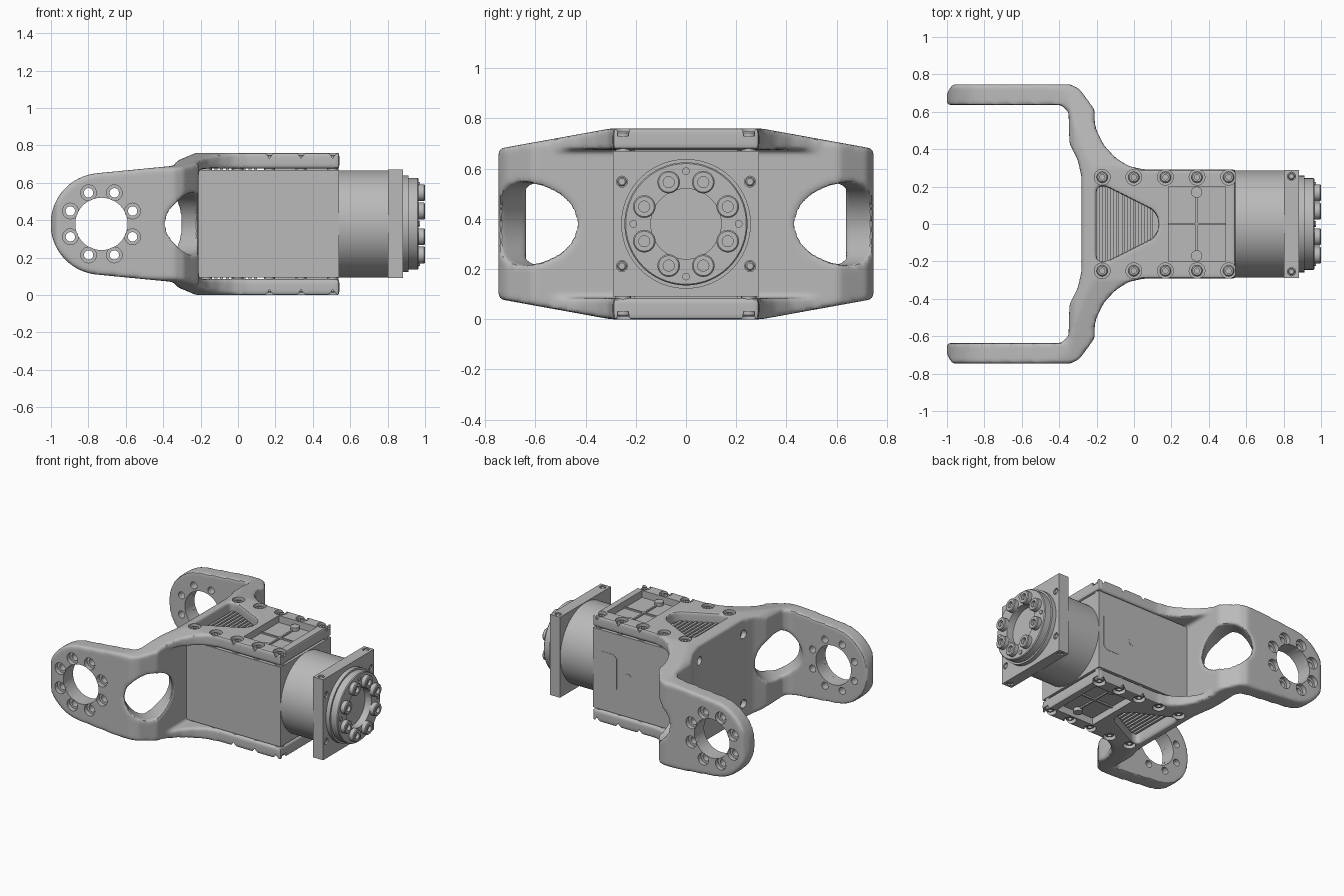
import bpy, bmesh, math
from mathutils import Vector

if "Cube" in bpy.data.objects:
    bpy.data.objects.remove(bpy.data.objects["Cube"])

MID = 0.38  # height of the central axis

metal = bpy.data.materials.new("grey metal")
metal.use_nodes = True
GREY = (0.49, 0.49, 0.49, 1)
metal.diffuse_color = GREY
metal.node_tree.nodes["Principled BSDF"].inputs["Base Color"].default_value = GREY


def finish(name, bm):
    bm.normal_update()
    mesh = bpy.data.meshes.new(name)
    bm.to_mesh(mesh)
    bm.free()
    mesh.materials.append(metal)
    ob = bpy.data.objects.new(name, mesh)
    bpy.context.collection.objects.link(ob)
    return ob


def add_shell(bm, rings):
    """Skin a stack of counter-clockwise rings and cap both ends."""
    rings = [[bm.verts.new(p) for p in ring] for ring in rings]
    bm.faces.new(rings[0][::-1])
    bm.faces.new(rings[-1])
    n = len(rings[0])
    for a, b in zip(rings, rings[1:]):
        for i in range(n):
            j = (i + 1) % n
            bm.faces.new((a[i], a[j], b[j], b[i]))


def add_prism(bm, pts, axis, lo, hi):
    place = {"x": lambda a, b, h: (h, a, b),
             "y": lambda a, b, h: (a, h, b),
             "z": lambda a, b, h: (a, b, h)}[axis]
    area = sum(p[0] * q[1] - q[0] * p[1] for p, q in zip(pts, pts[1:] + pts[:1]))
    if (area < 0) != (axis == "y"):
        pts = pts[::-1]
    add_shell(bm, [[place(a, b, h) for a, b in pts] for h in (lo, hi)])


def prism(name, pts, axis, lo, hi):
    bm = bmesh.new()
    add_prism(bm, pts, axis, lo, hi)
    return finish(name, bm)


def add_box(bm, x0, x1, y0, y1, z0, z1):
    z0, z1 = sorted((z0, z1))
    add_prism(bm, [(x0, y0), (x1, y0), (x1, y1), (x0, y1)], "z", z0, z1)


def add_lathe(bm, profile, origin, axis, n=32):
    """Revolve (radius, height) points about an axis."""
    rot = Vector((0, 0, 1)).rotation_difference(Vector(axis).normalized())
    turn = [math.tau * i / n for i in range(n)]
    add_shell(bm, [[rot @ Vector((r * math.cos(a), r * math.sin(a), h)) + Vector(origin)
                    for a in turn] for r, h in profile])


def mirrored(pts):
    """Close a half outline by reflecting it in the second coordinate."""
    return pts + [(a, -b) for a, b in reversed(pts)]


def about_mid(pts):
    return [(a, MID + b) for a, b in pts]


def evaluated(ob):
    dg = bpy.context.evaluated_depsgraph_get()
    return bpy.data.meshes.new_from_object(ob.evaluated_get(dg))


def volume(mesh):
    bm = bmesh.new()
    bm.from_mesh(mesh)
    v = bm.calc_volume(signed=True)
    bm.free()
    return v


def boolean(ob, tool, op):
    """Apply a boolean, using the second solver if the first loses the solid."""
    before = volume(ob.data)
    for solver in ("EXACT", "MANIFOLD"):
        m = ob.modifiers.new(op.lower(), "BOOLEAN")
        m.object, m.operation, m.solver = tool, op, solver
        mesh = evaluated(ob)
        ob.modifiers.clear()
        if volume(mesh) > 0.4 * before:
            ob.data = mesh
            break
    bpy.data.objects.remove(tool)


def screw(r, h, socket):
    return [(r, 0), (r, h - 0.005), (r - 0.005, h), (socket, h), (socket, h - 0.02)]


ring8 = [math.tau * (i + 0.5) / 8 for i in range(8)]
screw_x = [-0.17 + 0.169 * i for i in range(5)]

# Yoke: bent strip forming the back wall and both ears
strip = mirrored([(-0.21, 0.61), (-0.29, 0.72), (-0.34, 0.747), (-0.97, 0.747), (-1.0, 0.7),
                  (-1.01, 0.637), (-0.39, 0.637), (-0.35, 0.6), (-0.345, 0.43), (-0.3, 0.34),
                  (-0.28, 0.25)])
bracket = prism("yoke_bracket", strip, "z", -0.1, 2 * MID + 0.1)

# Upper and lower cheek plates with flared roots
plate = mirrored([(0.542, 0.292), (0.05, 0.292), (-0.03, 0.31), (-0.1, 0.355), (-0.16, 0.42),
                  (-0.2, 0.5), (-0.22, 0.58), (-0.27, 0.57), (-0.265, 0.25)])
for lo, hi in ((-0.08, 0.085), (0.675, 0.84)):
    boolean(bracket, prism("plate_part", plate, "z", lo, hi), "UNION")

# Trim to the tapered end outline and the rounded side outline
taper = [(-0.77, 0.295), (-0.3, 0.38), (0.3, 0.38), (0.77, 0.295)]
boolean(bracket, prism("taper", about_mid(mirrored(taper)), "x", -1.2, 0.7), "INTERSECT")
arc = [(-0.73 + 0.272 * math.cos(a), 0.272 * math.sin(a))
       for a in [math.pi - math.pi * 0.47 * i / 16 for i in range(1, 17)]]
side = arc + [(-0.35, 0.31), (-0.32, 0.34), (-0.2, 0.39), (0.6, 0.4)]
boolean(bracket, prism("side", about_mid(mirrored(side)), "y", -1, 1), "INTERSECT")

# Corner openings and triangular cheek openings
cut = bmesh.new()
for s in (1, -1):
    add_lathe(cut, [(0.165, -0.28), (0.165, 0.3)], (-0.25, s * 0.64, MID), (1, s, 0), 48)
triangle = mirrored([(0.13, 0.03), (0.1, 0.075), (-0.15, 0.2), (-0.19, 0.2), (-0.2, 0.185)])
for lo, hi in ((-0.05, 0.2), (0.56, 0.85)):
    add_prism(cut, triangle, "z", lo, hi)
boolean(bracket, finish("openings", cut), "DIFFERENCE")

# Soften the casting
m = bracket.modifiers.new("remesh", "REMESH")
m.mode, m.voxel_size = "VOXEL", 0.011
m = bracket.modifiers.new("soften", "SMOOTH")
m.factor, m.iterations = 0.5, 8
softened = evaluated(bracket)
bracket.modifiers.clear()
bracket.data = softened

# Machined cuts: bearing holes, ear bolt holes, counterbores and windows
cut = bmesh.new()
for s in (1, -1):
    add_lathe(cut, [(0.14, 0.58), (0.14, 0.8)], (-0.73, 0, MID), (0, s, 0), 64)
    for a in ring8:
        at = (-0.73 + 0.18 * math.cos(a), 0, MID + 0.18 * math.sin(a))
        add_lathe(cut, [(0.025, 0.58), (0.025, 0.715), (0.042, 0.715), (0.042, 0.8)],
                  at, (0, s, 0), 24)
    add_box(cut, 0.185, 0.49, -0.2, 0.2, MID + s * 0.25, MID + s * 0.42)
    for y in (0.25, -0.25):
        for x in screw_x:
            add_lathe(cut, [(0.042, 0.35), (0.042, 0.42)], (x, y, MID), (0, 0, s), 24)
        add_lathe(cut, [(0.03, 0), (0.03, 0.08)], (-0.25, y, MID + s * 0.25), (-1, 0, 0), 24)
boolean(bracket, finish("machining", cut), "DIFFERENCE")
bracket.data.materials.clear()
bracket.data.materials.append(metal)

# Motor body
bm = bmesh.new()
add_box(bm, -0.22, 0.54, -0.288, 0.288, MID - 0.287, MID + 0.287)
finish("motor_body", bm)

# Cooling fins, window panels, bosses and screws on both body faces
fins, panel, screws = bmesh.new(), bmesh.new(), bmesh.new()
for s in (1, -1):
    for i in range(10):
        x = -0.185 + 0.03 * i
        w = 0.2 - 0.5 * max(0, x + 0.15)
        add_box(fins, x, x + 0.016, -w, w, MID + s * 0.28, MID + s * 0.315)
    add_box(panel, 0.18, 0.495, -0.205, 0.205, MID + s * 0.28, MID + s * 0.33)
    add_box(panel, 0.329, 0.341, -0.2, 0.2, MID + s * 0.32, MID + s * 0.34)
    add_box(panel, 0.185, 0.49, -0.006, 0.006, MID + s * 0.32, MID + s * 0.34)
    for y in (0.17, -0.17):
        add_lathe(panel, [(0.03, 0.32), (0.03, 0.355)], (0.335, y, MID), (0, 0, s), 24)
    for y in (0.25, -0.25):
        for x in screw_x:
            add_lathe(screws, [(0.03, 0.28), (0.03, 0.362), (0.024, 0.368), (0.014, 0.368),
                               (0.014, 0.352)], (x, y, MID), (0, 0, s), 20)
finish("cooling_fins", fins)
finish("window_panels", panel)
finish("plate_screws", screws)

# Thin cover and button on the rear body wall
bm = bmesh.new()
add_prism(bm, about_mid(mirrored([(0.5, 0.11), (0.475, 0.135), (0.375, 0.135), (0.35, 0.11)])),
          "y", 0.282, 0.29)
add_lathe(bm, [(0.025, 0.282), (0.025, 0.29)], (0.26, 0, MID), (0, 1, 0), 24)
finish("side_cover", bm)

# Gear housing and its square flange
bm = bmesh.new()
add_lathe(bm, [(0.286, 0.5), (0.286, 0.81)], (0, 0, MID), (1, 0, 0), 96)
finish("gear_housing", bm)
bm = bmesh.new()
add_box(bm, 0.802, 0.882, -0.29, 0.29, MID - 0.29, MID + 0.29)
flange = finish("square_flange", bm)
cut, screws = bmesh.new(), bmesh.new()
for y in (0.255, -0.255):
    for s in (1, -1):
        for at, axis in (((0.87, y, MID + s * 0.168), (1, 0, 0)),
                         ((0.842, y, MID + s * 0.278), (0, 0, s))):
            add_lathe(cut, [(0.022, -0.01), (0.022, 0.04)], at, axis, 20)
            add_lathe(screws, [(0.018, -0.01), (0.018, 0.003), (0.013, 0.008)], at, axis, 20)
boolean(flange, finish("flange_holes", cut), "DIFFERENCE")
finish("flange_screws", screws)

# Output disc with a recessed centre, bolt ring and dowel pins
bm = bmesh.new()
add_lathe(bm, [(0.258, 0.87), (0.258, 0.912), (0.245, 0.912), (0.245, 0.96), (0.24, 0.966),
               (0.14, 0.966), (0.14, 0.915)], (0, 0, MID), (1, 0, 0), 96)
finish("output_disc", bm)
bm = bmesh.new()
for a in ring8:
    at = (0.96, 0.18 * math.cos(a), MID + 0.18 * math.sin(a))
    add_lathe(bm, screw(0.045, 0.04, 0.022), at, (1, 0, 0), 24)
for i in range(4):
    a = math.tau * i / 4
    at = (0.96, 0.21 * math.cos(a), MID + 0.21 * math.sin(a))
    add_lathe(bm, [(0.015, 0), (0.015, 0.012)], at, (1, 0, 0), 16)
finish("output_bolts", bm)

# Smooth round surfaces while keeping machined edges crisp
bpy.ops.object.select_all(action="DESELECT")
for ob in bpy.context.collection.objects:
    if ob.type == "MESH" and metal.name in ob.data.materials:
        ob.select_set(True)
        bpy.context.view_layer.objects.active = ob
bpy.ops.object.shade_smooth_by_angle(angle=math.radians(35))
